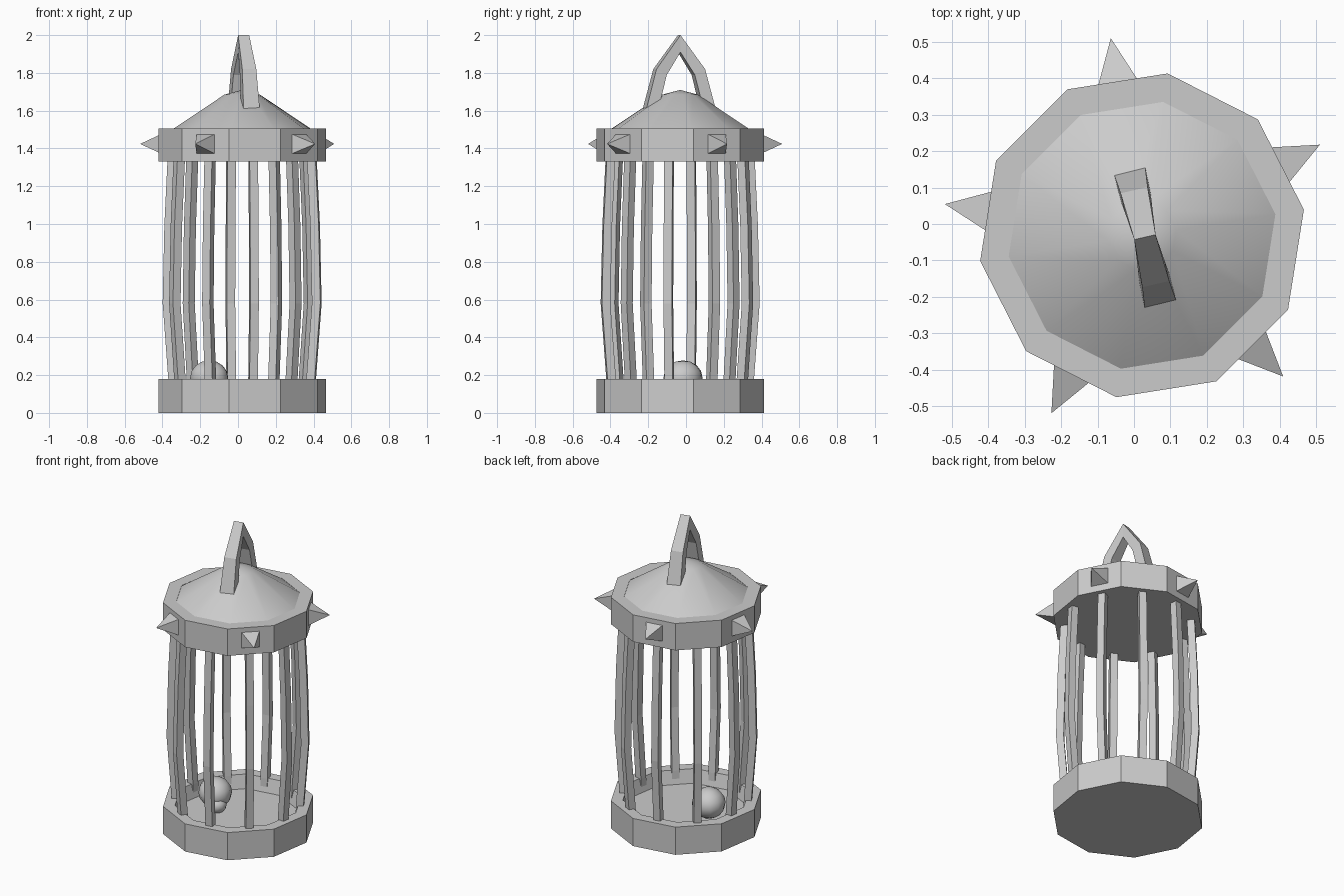
import bpy, bmesh
from math import sin, cos, radians
from mathutils import Vector, Matrix

if "Cube" in bpy.data.objects:
    bpy.data.objects.remove(bpy.data.objects["Cube"])

CENTRE = Vector((0.022, -0.031, 0))   # cage axis
SIDES = 10


def polar(r, deg, z):
    a = radians(deg)
    return CENTRE + Vector((r * cos(a), r * sin(a), z))


def finish(name, bm, smooth=None):
    bmesh.ops.recalc_face_normals(bm, faces=bm.faces)
    mesh = bpy.data.meshes.new(name)
    bm.to_mesh(mesh)
    bm.free()
    ob = bpy.data.objects.new(name, mesh)
    bpy.context.collection.objects.link(ob)
    if smooth:
        bpy.ops.object.select_all(action='DESELECT')
        ob.select_set(True)
        bpy.context.view_layer.objects.active = ob
        bpy.ops.object.shade_smooth_by_angle(angle=radians(smooth))
    return ob


def loft(bm, rings, closed=False):
    """Skin a list of equal-length point rings, capping the ends."""
    loops = [[bm.verts.new(p) for p in ring] for ring in rings]
    for a, b in zip(loops, loops[1:]):
        n = len(a)
        for i in range(n):
            bm.faces.new((a[i], a[(i + 1) % n], b[(i + 1) % n], b[i]))
    bm.faces.new(loops[0])
    bm.faces.new(loops[-1])


def lathe(name, profile, smooth=None):
    """Ten-sided turned part from (radius, height) pairs."""
    bm = bmesh.new()
    loft(bm, [[polar(r, 9 + 36 * k, z) for k in range(SIDES)] for r, z in profile])
    bmesh.ops.remove_doubles(bm, verts=bm.verts, dist=0.0005)
    return finish(name, bm, smooth)


# Base tray with recessed floor
lathe("base_tray", [(0.449, 0), (0.449, 0.18), (0.378, 0.18), (0.355, 0.095)])

# Top ring and shallow conical roof
lathe("top_ring", [(0.449, 1.33), (0.449, 1.505), (0.37, 1.505), (0.37, 1.47)])
lathe("roof", [(0.378, 1.498), (0.095, 1.685), (0.0001, 1.71)], smooth=30)

# Bowed bars, one at the middle of each side
BAR = [(0.368, 0.1), (0.37, 0.18), (0.4, 0.58), (0.391, 0.99), (0.373, 1.36)]
h = 0.0225
for k in range(SIDES):
    ang = 27 + 36 * k
    side = Vector((-sin(radians(ang)), cos(radians(ang)), 0)) * h
    bm = bmesh.new()
    loft(bm, [[polar(r - h, ang, z) - side, polar(r + h, ang, z) - side,
               polar(r + h, ang, z) + side, polar(r - h, ang, z) + side]
              for r, z in BAR])
    finish(f"bar_{k + 1}", bm)

# Pyramid spikes on every second side of the top ring
for k in range(5):
    ang = 27 + 72 * k
    side = Vector((-sin(radians(ang)), cos(radians(ang)), 0)) * 0.054
    bm = bmesh.new()
    base = [bm.verts.new(polar(0.425, ang, 1.424 + dz) + s * side)
            for s, dz in ((-1, -0.052), (1, -0.052), (1, 0.052), (-1, 0.052))]
    tip = bm.verts.new(polar(0.547, ang, 1.424))
    bm.faces.new(base)
    for i in range(4):
        bm.faces.new((base[i], base[(i + 1) % 4], tip))
    finish(f"spike_{k + 1}", bm)

# Pointed hanging handle: outer and inner (offset, height), half width
HALF = [((0.188, 1.61), (0.125, 1.60), 0.044),
        ((0.132, 1.82), (0.076, 1.79), 0.038),
        ((0, 2.0), (0, 1.91), 0.03)]
path = HALF + [((-o[0], o[1]), (-i[0], i[1]), w) for o, i, w in HALF[1::-1]]
d = radians(-77)
along, across = Vector((cos(d), sin(d), 0)), Vector((-sin(d), cos(d), 0))
mid = Vector((0.03, -0.036, 0))


def hp(p, w):
    return mid + along * p[0] + across * w + Vector((0, 0, p[1]))


bm = bmesh.new()
loft(bm, [[hp(o, -w), hp(o, w), hp(i, w), hp(i, -w)] for o, i, w in path])
finish("handle", bm)

# Small skull lying on the tray floor: cranium and jaw
face_dir = Matrix.Rotation(radians(-50), 4, 'Z')
origin = Matrix.Translation((-0.145, -0.025, 0))
for name, off, size in (("skull_cranium", (-0.012, 0, 0.185), (0.108, 0.1, 0.093)),
                        ("skull_jaw", (0.055, 0, 0.132), (0.058, 0.062, 0.05))):
    bm = bmesh.new()
    bmesh.ops.create_uvsphere(bm, u_segments=12, v_segments=8, radius=1)
    bm.transform(origin @ face_dir @ Matrix.Translation(off) @ Matrix.Diagonal((*size, 1)))
    finish(name, bm, smooth=60)
